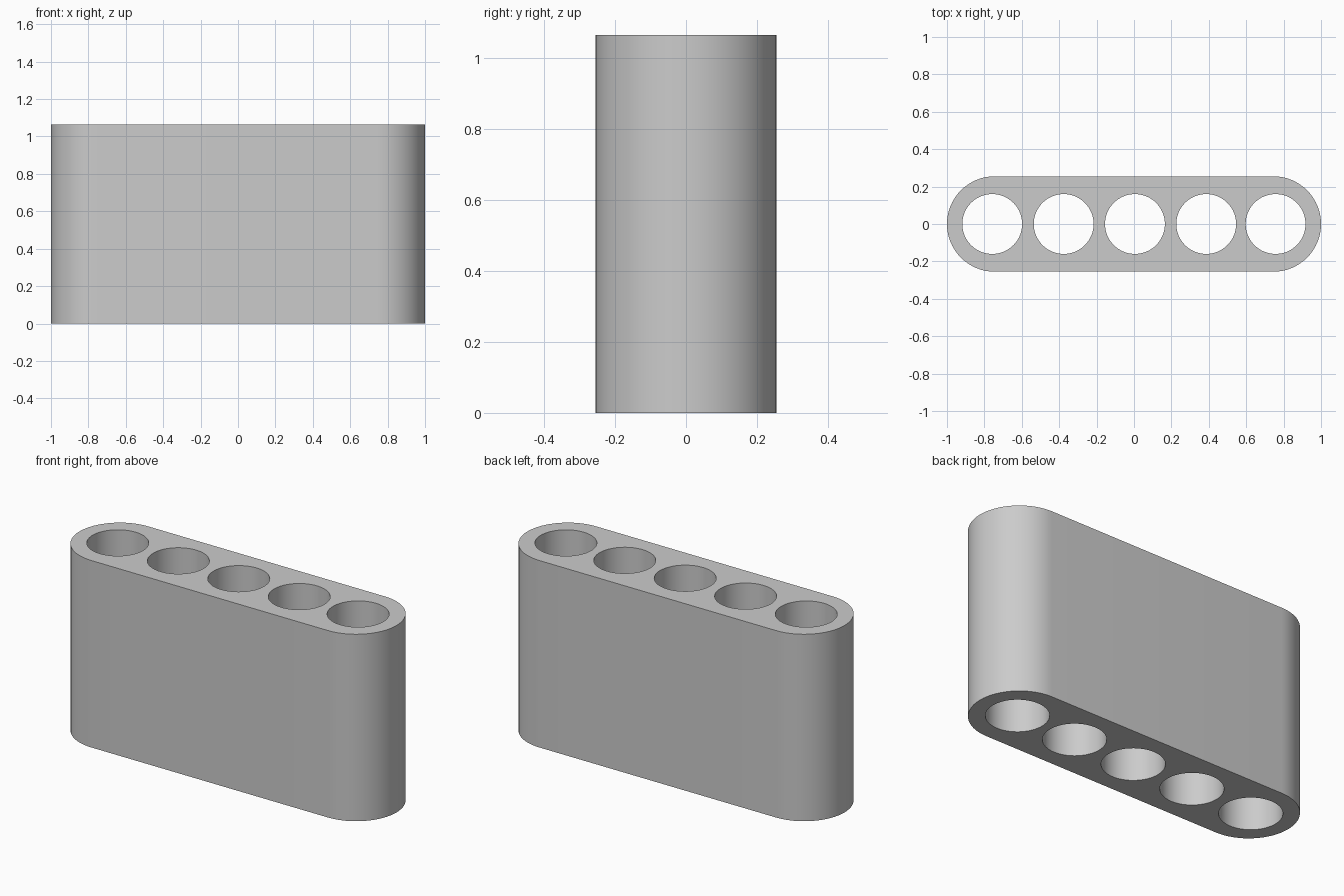
import bpy, bmesh, math

if "Cube" in bpy.data.objects:
    bpy.data.objects.remove(bpy.data.objects["Cube"])

HEIGHT = 1.065
END_R = 0.255          # radius of the rounded ends
HOLE_R = 0.16
HOLE_XS = [-0.758, -0.376, 0.005, 0.386, 0.757]


def arc(cx, r, a0, a1, n):
    """Points along an arc centred on (cx, 0)."""
    return [(cx + r * math.cos(a0 + (a1 - a0) * i / n),
             r * math.sin(a0 + (a1 - a0) * i / n)) for i in range(n + 1)]


# Profile: rounded-end slab outline plus five round bores
cx = 1 - END_R
h = math.pi / 2
loops = [arc(cx, END_R, -h, h, 32) + arc(-cx, END_R, h, 3 * h, 32)]
loops += [arc(x, HOLE_R, 0, 4 * h, 64)[:-1] for x in HOLE_XS]

bm = bmesh.new()
caps = ([], [])
for pts in loops:
    rings = [[bm.verts.new((x, y, z)) for x, y in pts] for z in (0, HEIGHT)]
    n = len(pts)
    for ring, cap in zip(rings, caps):
        cap += [bm.edges.new((ring[i], ring[(i + 1) % n])) for i in range(n)]
    # Side walls
    for i in range(n):
        j = (i + 1) % n
        bm.faces.new((rings[0][i], rings[0][j], rings[1][j], rings[1][i]))

# Flat top and bottom with the bores left open
for cap in caps:
    bmesh.ops.triangle_fill(bm, edges=cap, use_beauty=True)
bmesh.ops.recalc_face_normals(bm, faces=bm.faces[:])

mesh = bpy.data.meshes.new("bored_block")
bm.to_mesh(mesh)
bm.free()
block = bpy.data.objects.new("bored_block", mesh)
bpy.context.collection.objects.link(block)

grey = bpy.data.materials.new("light_grey")
grey.diffuse_color = (0.6, 0.6, 0.6, 1)
grey.use_nodes = True
grey.node_tree.nodes["Principled BSDF"].inputs["Base Color"].default_value = grey.diffuse_color
mesh.materials.append(grey)

# Smooth walls, crisp rims
bpy.context.view_layer.objects.active = block
block.select_set(True)
bpy.ops.object.shade_smooth_by_angle(angle=math.radians(30))
